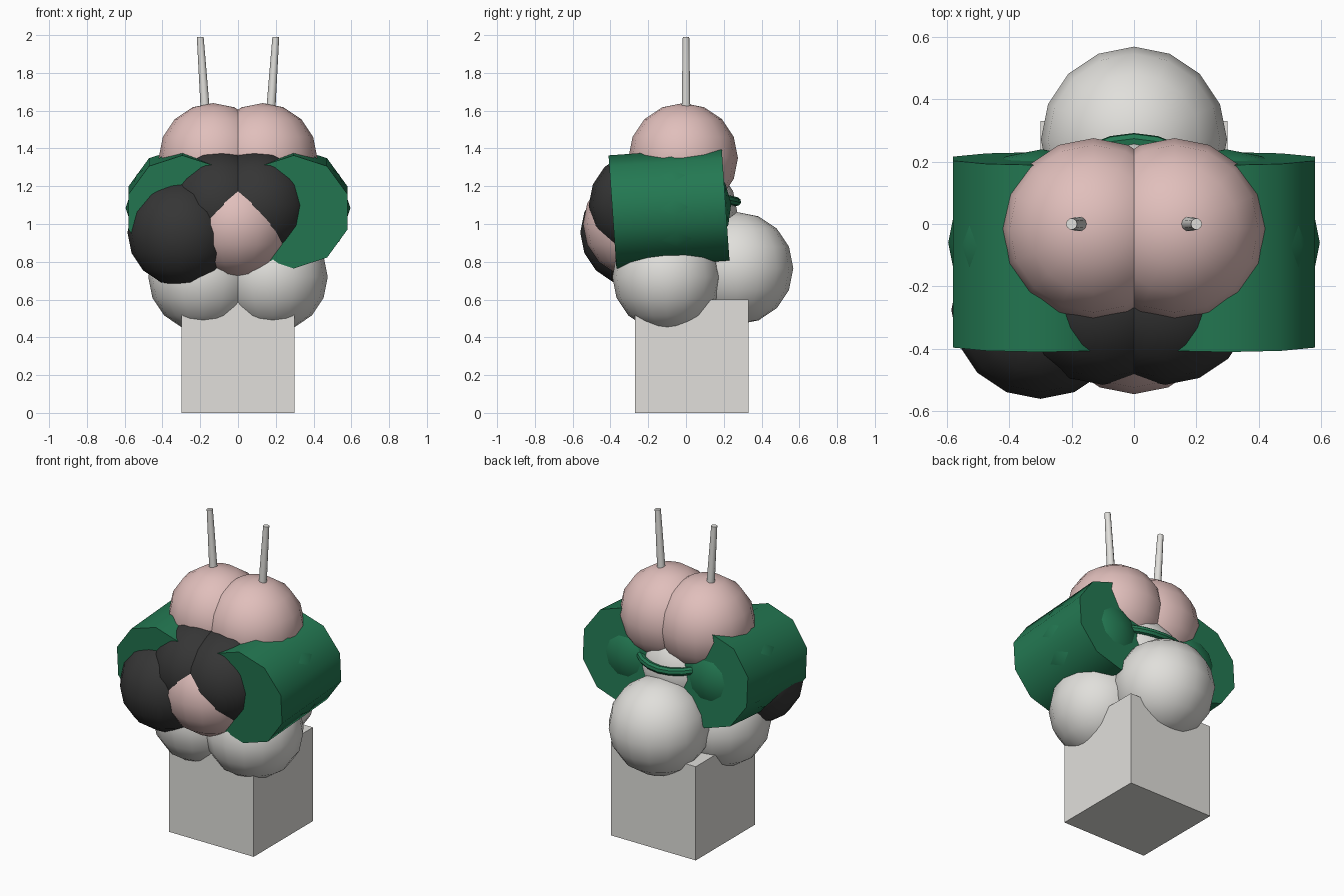
import bpy
from math import radians, pi
from mathutils import Vector, Matrix

cube = bpy.data.objects.get("Cube")
if cube:
    bpy.data.objects.remove(cube, do_unlink=True)


def material(name, rgb):
    m = bpy.data.materials.new(name)
    m.use_nodes = True
    m.diffuse_color = (*rgb, 1)
    m.node_tree.nodes["Principled BSDF"].inputs["Base Color"].default_value = (*rgb, 1)
    return m


WHITE = material("warm white", (0.75, 0.74, 0.71))
PINK = material("pale pink", (0.75, 0.52, 0.50))
GREEN = material("deep green", (0.017, 0.19, 0.085))
BLACK = material("soft black", (0.036, 0.036, 0.036))


def finish(name, mat, smooth=True):
    ob = bpy.context.object
    ob.name = name
    ob.data.materials.append(mat)
    if smooth:
        bpy.ops.object.shade_smooth_by_angle(angle=radians(40))
    return ob


def ball(name, centre, radius, mat):
    bpy.ops.mesh.primitive_uv_sphere_add(segments=16, ring_count=8, radius=radius, location=centre)
    return finish(name, mat)


def rod(name, start, end, r1, r2, sides, mat):
    a, b = Vector(start), Vector(end)
    bpy.ops.mesh.primitive_cone_add(vertices=sides, radius1=r1, radius2=r2,
                                    depth=(b - a).length, location=(a + b) / 2)
    bpy.context.object.rotation_euler = (b - a).to_track_quat('Z', 'Y').to_euler()
    return finish(name, mat)


# Base block
bpy.ops.mesh.primitive_cube_add(size=0.6, location=(0, 0.03, 0.3))
finish("base_block", WHITE, False)

# Body and tail
ball("body", (0, 0, 1.07), 0.27, WHITE)
ball("tail_ball", (0, 0.27, 0.765), 0.298, WHITE)

# Muzzle and the single low side ball
ball("muzzle", (0, -0.26, 1.0), 0.285, PINK)
ball("right_front_ball", (-0.3, -0.275, 0.955), 0.285, BLACK)

# Mirrored parts
for side, s in (("left", 1), ("right", -1)):
    ball(side + "_hip", (s * 0.185, -0.1, 0.72), 0.29, WHITE)
    ball(side + "_head_ball", (s * 0.13, -0.015, 1.35), 0.29, PINK)
    ball(side + "_mask_ball", (s * 0.1, -0.23, 1.1), 0.285, BLACK)
    rod(side + "_antenna", (s * 0.17, 0, 1.55), (s * 0.2, 0, 1.99), 0.025, 0.018, 10, WHITE)

    # Ten-sided drum, tilted slightly up at the back
    tilt = Matrix.Rotation(radians(-86), 4, 'X')
    bpy.ops.mesh.primitive_cylinder_add(vertices=10, radius=0.3, depth=0.6)
    drum = finish(side + "_drum", GREEN)
    drum.matrix_world = Matrix.Translation((s * 0.295, -0.09, 1.085)) @ tilt
    # Core whose corners show through the drum walls and rear cap
    bpy.ops.mesh.primitive_uv_sphere_add(segments=10, ring_count=8, radius=0.3)
    core = finish(side + "_drum_core", GREEN)
    core.matrix_world = (Matrix.Translation((s * 0.295, -0.06, 1.085)) @ tilt
                         @ Matrix.Rotation(pi / 10, 4, 'Z'))

# Collar ring linking the drums
bpy.ops.mesh.primitive_torus_add(major_segments=24, minor_segments=8, major_radius=0.275,
                                 minor_radius=0.024, location=(0, 0, 1.18),
                                 rotation=(radians(-13), 0, 0))
finish("collar_ring", GREEN)
